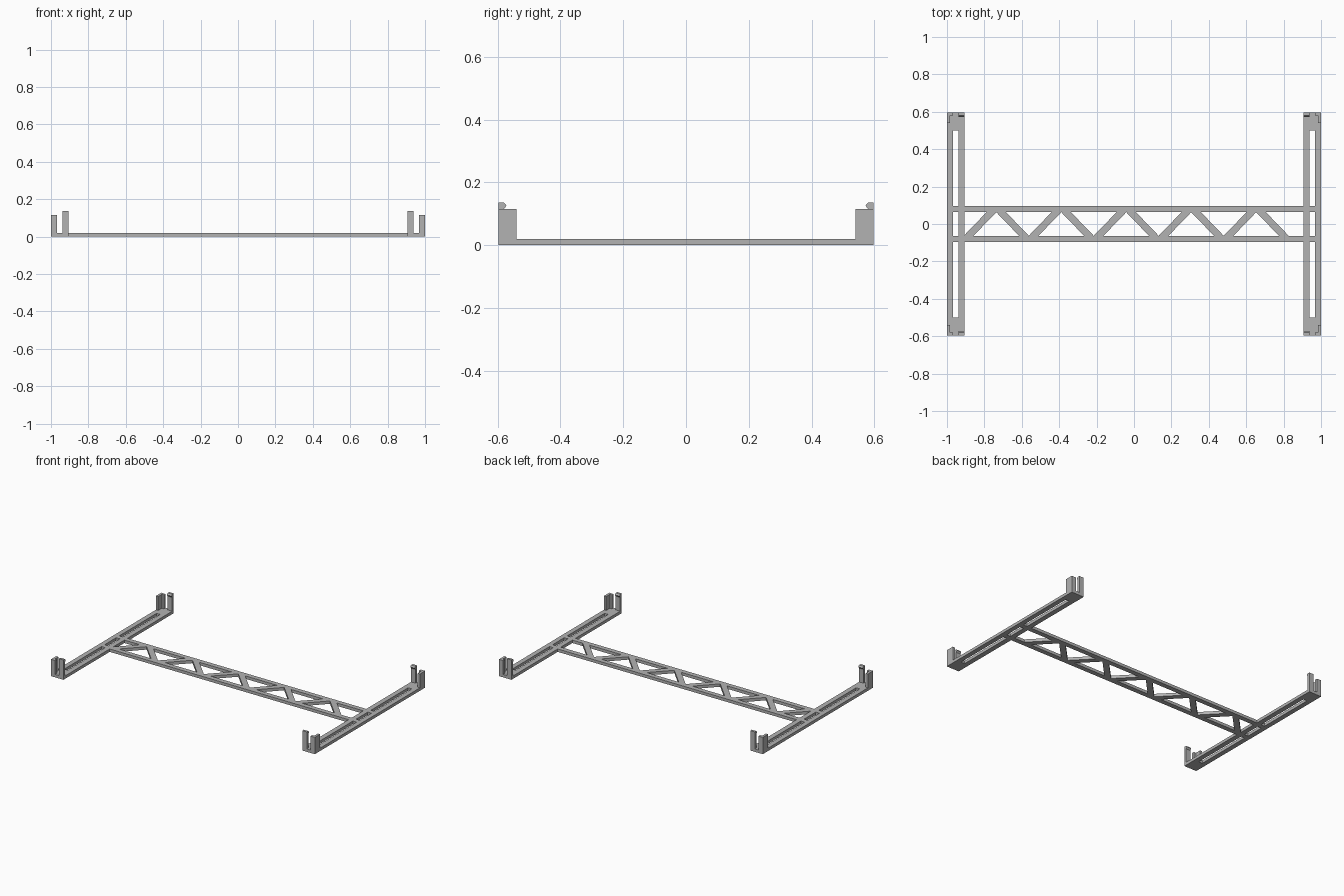
import bpy
import bmesh

if "Cube" in bpy.data.objects:
    bpy.data.objects.remove(bpy.data.objects["Cube"], do_unlink=True)

grey = bpy.data.materials.new("plain grey")
grey.use_nodes = True
COLOR = (0.45, 0.45, 0.45, 1)
grey.diffuse_color = COLOR
grey.node_tree.nodes["Principled BSDF"].inputs["Base Color"].default_value = COLOR

# Main dimensions
HALF_X, HALF_Y = 1.0, 0.597
BASE = 0.02                    # thickness of the flat frame
INNER = 0.905                  # inner edge of the end bars
SLOT_IN, SLOT_OUT = 0.939, 0.967
SLOT_END = 0.5
BEAM_IN, BEAM_OUT = 0.063, 0.096
POST_Y = 0.54                  # inner edge of the corner posts
WALL_Y = 0.58
POST_TOP, HOOK_TOP = 0.115, 0.136


def prism(name, profile, start, end, axis="z"):
    """Extrude a 2D profile: (x, y) along z, or (y, z) along x."""
    def place(point, depth):
        a, b = point
        return (a, b, depth) if axis == "z" else (depth, a, b)

    bm = bmesh.new()
    low = [bm.verts.new(place(p, start)) for p in profile]
    high = [bm.verts.new(place(p, end)) for p in profile]
    bm.faces.new(low)
    bm.faces.new(high)
    for i in range(len(low)):
        j = (i + 1) % len(low)
        bm.faces.new((low[i], low[j], high[j], high[i]))
    bmesh.ops.recalc_face_normals(bm, faces=bm.faces)
    mesh = bpy.data.meshes.new(name)
    bm.to_mesh(mesh)
    bm.free()
    mesh.materials.append(grey)
    obj = bpy.data.objects.new(name, mesh)
    bpy.context.collection.objects.link(obj)
    return obj


def plate(name, x0, x1, y0, y1):
    return prism(name, [(x0, y0), (x1, y0), (x1, y1), (x0, y1)], 0, BASE)


# Slotted end bars: two rails with ties between them
for side, sx in (("left", 1), ("right", -1)):
    plate(side + "_outer_rail", sx * SLOT_OUT, sx * HALF_X, -HALF_Y, HALF_Y)
    plate(side + "_inner_rail", sx * INNER, sx * SLOT_IN, -HALF_Y, HALF_Y)
    for end, sy in (("back", 1), ("front", -1)):
        label = end + "_" + side
        for part, y0, y1 in (("_end_pad", SLOT_END, HALF_Y),
                             ("_slot_tie", BEAM_IN, BEAM_OUT)):
            plate(label + part, sx * SLOT_IN, sx * SLOT_OUT, sy * y0, sy * y1)

        # L-shaped corner post
        corner = [(HALF_X, HALF_Y), (SLOT_OUT, HALF_Y), (SLOT_OUT, WALL_Y),
                  (0.983, WALL_Y), (0.983, POST_Y), (HALF_X, POST_Y)]
        prism(label + "_corner_post", [(sx * x, sy * y) for x, y in corner],
              BASE, POST_TOP)

        # Taller snap clip with a hooked lip
        clip = [(HALF_Y, BASE), (HALF_Y, HOOK_TOP), (0.58, HOOK_TOP),
                (0.572, 0.126), (WALL_Y, POST_TOP), (WALL_Y, BASE)]
        prism(label + "_snap_clip", [(sy * y, z) for y, z in clip],
              sx * INNER, sx * SLOT_IN, "x")

# Long beams joining the end bars
for end, sy in (("back", 1), ("front", -1)):
    plate(end + "_beam", -INNER, INNER, sy * BEAM_IN, sy * BEAM_OUT)

# Zigzag braces between the beams
START, STEP, WIDTH, COUNT = -0.91, 0.1737, 0.052, 10
for i in range(COUNT):
    x0 = START + i * STEP
    x1 = x0 + STEP
    y = BEAM_IN if i % 2 else -BEAM_IN
    prism("truss_brace_" + str(i + 1),
          [(x0, y), (x0 + WIDTH, y), (x1, -y), (x1 - WIDTH, -y)], 0, BASE)
